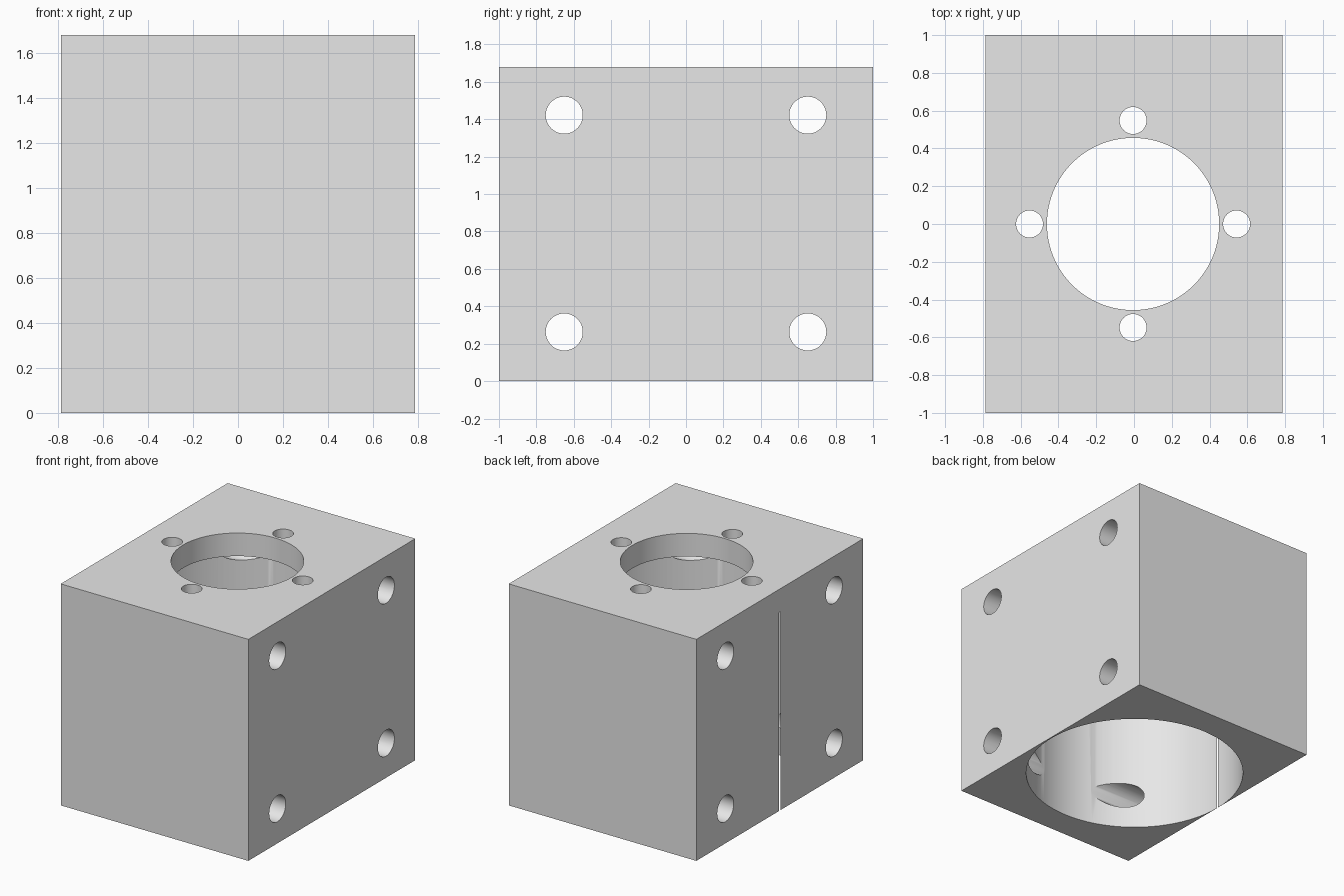
import bpy
import math
from mathutils import Matrix

old = bpy.data.objects.get("Cube")
if old:
    bpy.data.objects.remove(old, do_unlink=True)

WIDTH, DEPTH, HEIGHT = 1.574, 2.0, 1.68
AXIS_X = -0.005          # bore axis sits slightly off centre
BORE_TOP = 1.505         # underside of the top plate

grey = bpy.data.materials.new("plain grey")
grey.use_nodes = True
grey.diffuse_color = (0.8, 0.8, 0.8, 1)
grey.node_tree.nodes["Principled BSDF"].inputs["Base Color"].default_value = (0.8, 0.8, 0.8, 1)

# Solid block
bpy.ops.mesh.primitive_cube_add(size=1, location=(0, 0, HEIGHT / 2))
block = bpy.context.object
block.name = "housing_block"
block.data.transform(Matrix.Diagonal((WIDTH, DEPTH, HEIGHT, 1)))
block.data.materials.append(grey)


def drill(name, radius, length, location, rotation=(0, 0, 0), sides=48):
    """Cut a round hole through the block."""
    bpy.ops.mesh.primitive_cylinder_add(vertices=sides, radius=radius, depth=length,
                                        location=location, rotation=rotation)
    cutter = bpy.context.object
    cutter.name = name
    cutter.data.materials.append(grey)
    bpy.context.view_layer.update()
    mod = block.modifiers.new(name, "BOOLEAN")
    mod.operation = "DIFFERENCE"
    mod.solver = "EXACT"
    mod.object = cutter
    bpy.context.view_layer.objects.active = block
    bpy.ops.object.modifier_apply(modifier=mod.name)
    bpy.data.objects.remove(cutter, do_unlink=True)


# Large bore from below; it just breaks through the -x wall as a thin slit
bore_radius = WIDTH / 2 + AXIS_X + 0.0002
drill("main_bore", bore_radius, BORE_TOP + 0.2, (AXIS_X, 0, (BORE_TOP - 0.2) / 2), sides=128)

# Opening in the top plate
drill("top_opening", 0.456, 0.6, (AXIS_X, 0, HEIGHT), sides=96)

# Four screw holes around the opening
for i in range(4):
    a = i * math.pi / 2
    drill("screw_hole", 0.0715, 0.6,
          (AXIS_X + 0.548 * math.cos(a), 0.548 * math.sin(a), HEIGHT))

# Four cross holes running from side to side
for y in (-0.651, 0.651):
    for z in (0.263, 1.422):
        drill("cross_hole", 0.099, 2.2, (0, y, z), (0, math.pi / 2, 0))

# Smooth bores with crisp rims
bpy.ops.object.select_all(action="DESELECT")
block.select_set(True)
bpy.context.view_layer.objects.active = block
bpy.ops.object.shade_smooth_by_angle(angle=math.radians(30))
